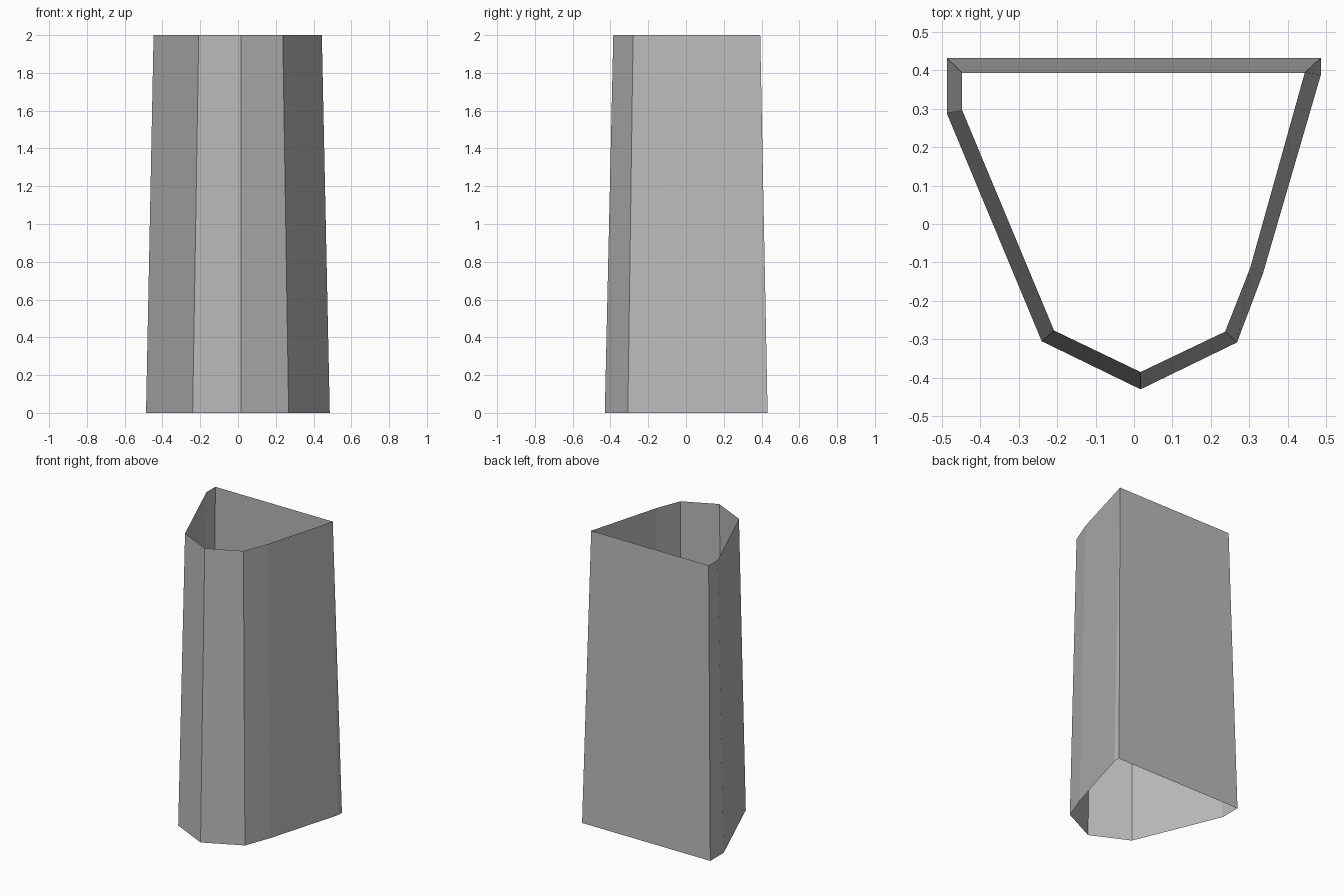
import bpy
import bmesh

cube = bpy.data.objects.get("Cube")
if cube:
    bpy.data.objects.remove(cube, do_unlink=True)

# Plain grey material
grey = bpy.data.materials.new("plain grey")
grey.use_nodes = True
colour = (0.5, 0.5, 0.5, 1)
grey.diffuse_color = colour
grey.node_tree.nodes["Principled BSDF"].inputs["Base Color"].default_value = colour

# Matching outlines of the foot and the narrower rim, anticlockwise from above
foot = [(-0.487, 0.432), (-0.487, 0.288), (-0.24, -0.305), (0.017, -0.43),
        (0.268, -0.308), (0.335, -0.13), (0.486, 0.388), (0.486, 0.432)]
rim = [(-0.447, 0.393), (-0.447, 0.296), (-0.208, -0.277), (0.017, -0.385),
       (0.237, -0.28), (0.302, -0.115), (0.444, 0.393), (0.444, 0.393)]

# Open tapered shell: one wall between each pair of corners
bm = bmesh.new()
low = [bm.verts.new((x, y, 0)) for x, y in foot]
high = [bm.verts.new((x, y, 2)) for x, y in rim]
for i in range(len(foot)):
    j = (i + 1) % len(foot)
    bm.faces.new((low[i], low[j], high[j], high[i]))
# The two back left corners meet in one point at the rim
bmesh.ops.remove_doubles(bm, verts=bm.verts[:], dist=0.001)

mesh = bpy.data.meshes.new("tapered_shell")
bm.to_mesh(mesh)
bm.free()
mesh.materials.append(grey)
shell = bpy.data.objects.new("tapered_shell", mesh)
bpy.context.collection.objects.link(shell)
